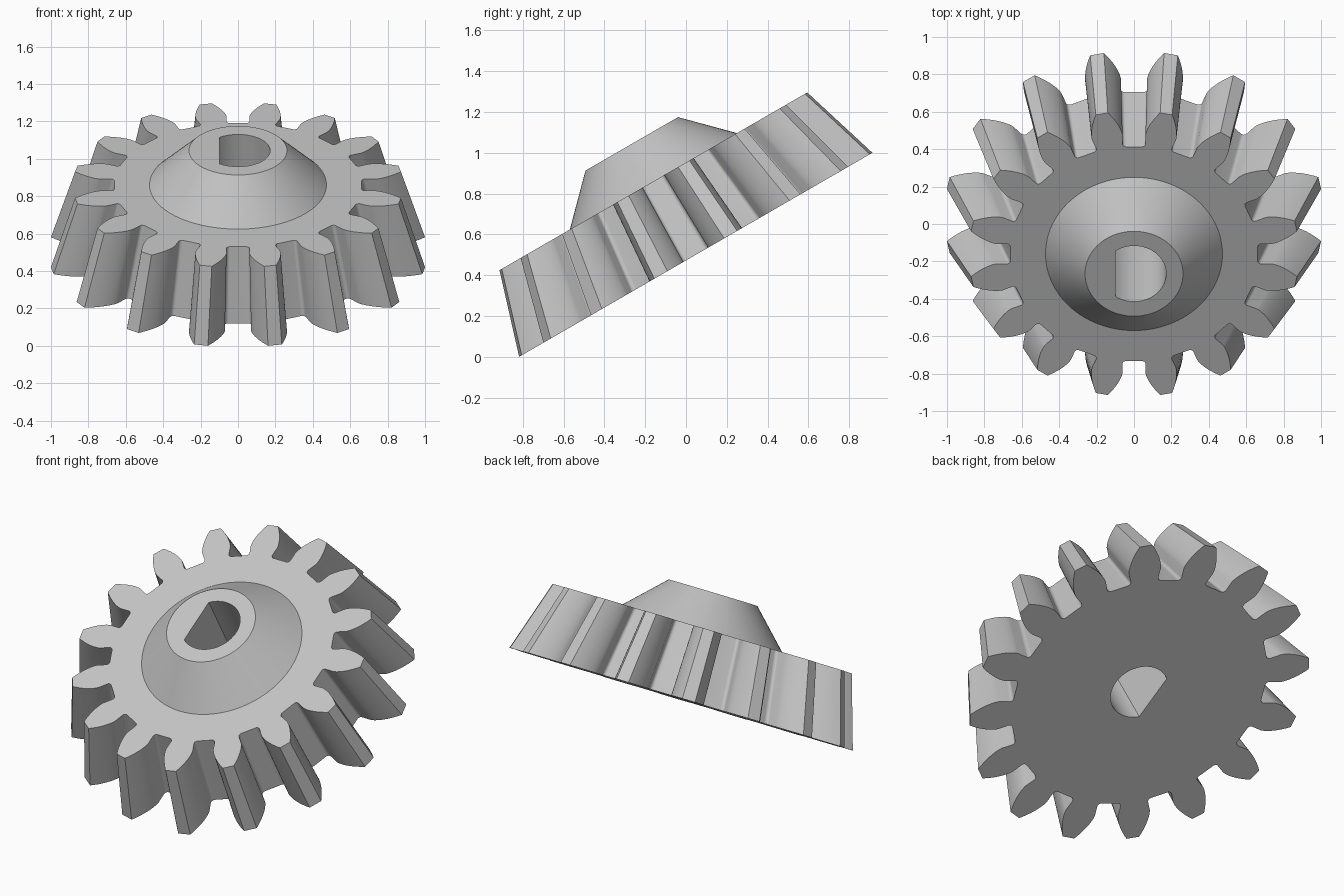
import bpy, bmesh, math
from mathutils import Matrix

cube = bpy.data.objects.get("Cube")
if cube:
    bpy.data.objects.remove(cube)

TEETH = 16
TIP, ROOT = 1.013, 0.761
PITCH = TIP * TEETH / (TEETH + 2)
BASE = PITCH * math.cos(math.radians(20))
TAPER = 0.871
THICK, HUB_HEIGHT = 0.416, 0.212
FILLET = 0.021


def involute(r):
    a = math.acos(min(1, BASE / r))
    return math.tan(a) - a


def half_tooth():
    """(radius, half angle) from the tooth tip down to the root."""
    at_base = math.pi / (2 * TEETH) + involute(PITCH)
    pts = []
    for i in range(9):
        r = TIP + (BASE - TIP) * i / 8
        pts.append((r, at_base - involute(r)))
    wall = at_base - 0.008
    for i in range(7):
        t = math.pi / 2 * i / 6
        pts.append((ROOT + FILLET * (1 - math.sin(t)),
                    wall + FILLET * (1 - math.cos(t)) / ROOT))
    return pts


def gear_outline():
    half = half_tooth()
    tooth = [(r, -a) for r, a in reversed(half)] + half
    step = 2 * math.pi / TEETH
    return [(r * math.cos(a + (k + 0.5) * step), r * math.sin(a + (k + 0.5) * step))
            for k in range(TEETH) for r, a in tooth]


def circle(radius, n=96):
    return [(radius * math.cos(2 * math.pi * i / n), radius * math.sin(2 * math.pi * i / n))
            for i in range(n)]


def d_shape(radius, flat, n=48):
    end = math.acos(-flat / radius)
    angles = [-end + 2 * end * i / n for i in range(n + 1)]
    return [(radius * math.cos(a), radius * math.sin(a)) for a in angles]


bm = bmesh.new()


def ring(points, z, scale=1):
    verts = [bm.verts.new((x * scale, y * scale, z)) for x, y in points]
    for a, b in zip(verts, verts[1:] + verts[:1]):
        bm.edges.new((a, b))
    return verts


def wall(low, high):
    n = len(low)
    for i in range(n):
        j = (i + 1) % n
        bm.faces.new((low[i], low[j], high[j], high[i]))


def cap(outer, inner):
    edges = [bm.edges.get((a, b)) for loop in (outer, inner)
             for a, b in zip(loop, loop[1:] + loop[:1])]
    bmesh.ops.triangle_fill(bm, edges=edges, use_beauty=True, normal=(0, 0, 1))


# Toothed body, conical hub and D-shaped bore as one closed solid
top = THICK + HUB_HEIGHT
outline, bore = gear_outline(), d_shape(0.172, 0.1)
body_low, body_high = ring(outline, 0), ring(outline, THICK, TAPER)
hub_low, hub_high = ring(circle(0.473), THICK), ring(circle(0.262), top)
bore_low, bore_high = ring(bore, 0), ring(bore, top)
wall(body_low, body_high)
wall(hub_low, hub_high)
wall(bore_low, bore_high)
cap(body_low, bore_low)
cap(body_high, hub_low)
cap(hub_high, bore_high)
bmesh.ops.recalc_face_normals(bm, faces=bm.faces)

# Lean the gear forward and rest it on the ground
bm.transform(Matrix.Translation((0, 0.048, 0.5)) @ Matrix.Rotation(math.radians(30), 4, 'X'))

mesh = bpy.data.meshes.new("bevel_gear")
bm.to_mesh(mesh)
bm.free()
gear = bpy.data.objects.new("bevel_gear", mesh)
bpy.context.collection.objects.link(gear)

# Plain grey metal
grey = bpy.data.materials.new("light_grey")
grey.use_nodes = True
colour = (0.55, 0.55, 0.55, 1)
grey.diffuse_color = colour
grey.node_tree.nodes["Principled BSDF"].inputs["Base Color"].default_value = colour
mesh.materials.append(grey)

bpy.ops.object.select_all(action='DESELECT')
gear.select_set(True)
bpy.context.view_layer.objects.active = gear
bpy.ops.object.shade_smooth_by_angle(angle=math.radians(30))
